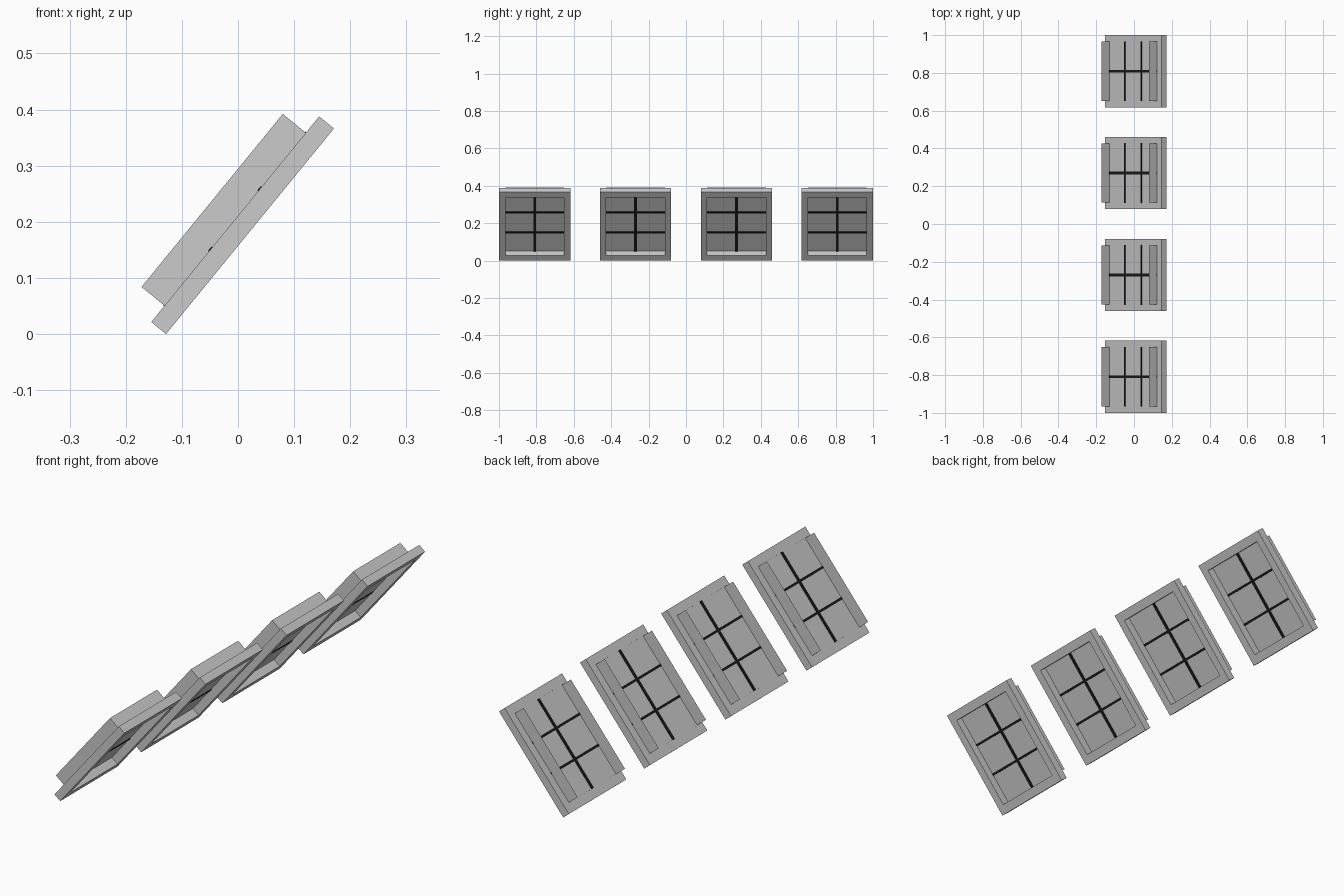
import bpy, bmesh, math
from mathutils import Matrix

if "Cube" in bpy.data.objects:
    bpy.data.objects.remove(bpy.data.objects["Cube"])

TILT = math.atan2(0.366, 0.299)
FL, FW = 0.473, 0.382      # flange length along slope, width
BL, BW = 0.398, 0.314      # opening / upstand length and width
FT, BH = 0.034, 0.053      # flange thickness, upstand height

black = bpy.data.materials.new("dark_bars")
black.diffuse_color = (0.01, 0.01, 0.01, 1)
black.use_nodes = True
black.node_tree.nodes["Principled BSDF"].inputs["Base Color"].default_value = black.diffuse_color


def place(name, bm, y, mat=None):
    """Turn a bmesh built flat around the glass plane into a tilted object."""
    me = bpy.data.meshes.new(name)
    bm.to_mesh(me)
    bm.free()
    ob = bpy.data.objects.new(name, me)
    ob.location = (-0.005, y, 0.2045)
    ob.rotation_euler = (0, -TILT, 0)
    if mat:
        me.materials.append(mat)
    bpy.context.collection.objects.link(ob)


def ring(bm, l, w, z):
    return [bm.verts.new((sx * l / 2, sy * w / 2, z))
            for sx, sy in ((-1, -1), (1, -1), (1, 1), (-1, 1))]


def bridge(bm, a, b):
    for i in range(4):
        j = (i + 1) % 4
        bm.faces.new((a[i], a[j], b[j], b[i]))


def add_bar(bm, l, w, t, x=0):
    bmesh.ops.create_cube(bm, size=1, matrix=Matrix.Translation((x, 0, 0))
                          @ Matrix.Diagonal((l, w, t, 1)))


for n, y in enumerate((-0.809, -0.27, 0.27, 0.809), 1):
    # flat frame with a rectangular opening
    bm = bmesh.new()
    loops = [ring(bm, FL, FW, -FT), ring(bm, FL, FW, 0),
             ring(bm, BL, BW, 0), ring(bm, BL, BW, -FT)]
    for i in range(4):
        bridge(bm, loops[i], loops[(i + 1) % 4])
    bmesh.ops.recalc_face_normals(bm, faces=bm.faces)
    place(f"frame_{n}", bm, y)

    # open-topped thin upstand walls
    bm = bmesh.new()
    bridge(bm, ring(bm, BL, BW, 0), ring(bm, BL, BW, BH))
    place(f"upstand_{n}", bm, y)

    # pane closing the opening
    bm = bmesh.new()
    bm.faces.new(ring(bm, BL, BW, 0))
    place(f"pane_{n}", bm, y)

    # glazing bars: one lengthwise, two across, tips poking through the walls
    bm = bmesh.new()
    add_bar(bm, BL + 0.002, 0.014, 0.004)
    for x in (-BL / 6 - 0.003, BL / 6 + 0.003):
        add_bar(bm, 0.01, BW + 0.002, 0.004, x)
    place(f"glazing_bars_{n}", bm, y, black)
